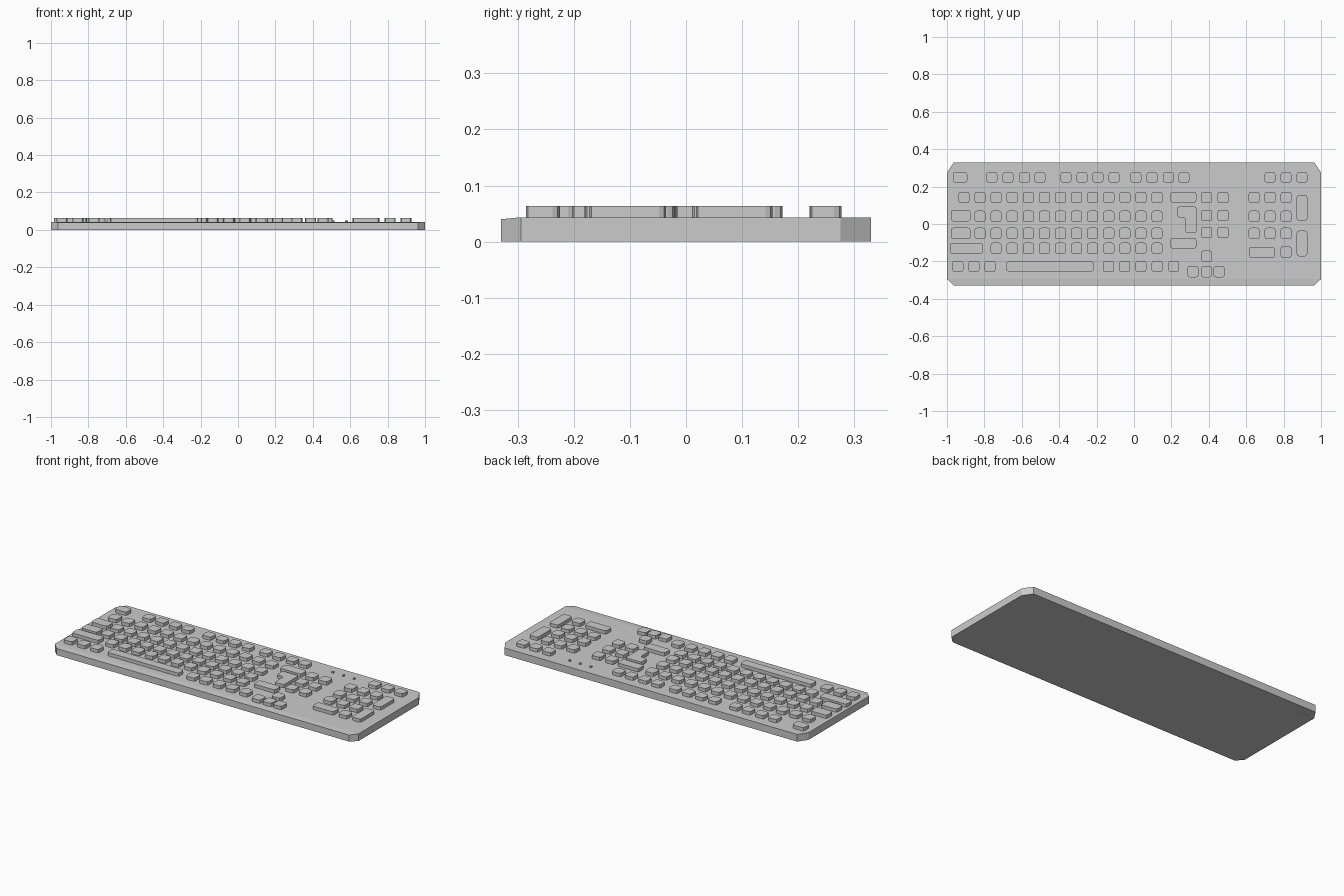
import bpy, bmesh, math

if "Cube" in bpy.data.objects:
    bpy.data.objects.remove(bpy.data.objects["Cube"])

grey = bpy.data.materials.new("plain grey")
grey.diffuse_color = (0.6, 0.6, 0.6, 1)
grey.use_nodes = True
grey.node_tree.nodes["Principled BSDF"].inputs["Base Color"].default_value = grey.diffuse_color

BASE_TOP, KEY_TOP = 0.0435, 0.0635


def finish(bm, name):
    bmesh.ops.recalc_face_normals(bm, faces=bm.faces)
    mesh = bpy.data.meshes.new(name)
    bm.to_mesh(mesh)
    bm.free()
    mesh.materials.append(grey)
    obj = bpy.data.objects.new(name, mesh)
    bpy.context.collection.objects.link(obj)
    return obj


def prism(name, pts, z0, z1, r=0.0):
    """Upright prism over an outline, vertical edges rounded by r."""
    bm = bmesh.new()
    face = bm.faces.new([bm.verts.new((x, y, z0)) for x, y in pts])
    new = bmesh.ops.extrude_face_region(bm, geom=[face])["geom"]
    bmesh.ops.translate(bm, vec=(0, 0, z1 - z0),
                        verts=[v for v in new if isinstance(v, bmesh.types.BMVert)])
    if r:
        upright = [e for e in bm.edges
                   if abs(e.verts[0].co.z - e.verts[1].co.z) > 1e-4]
        bmesh.ops.bevel(bm, geom=upright, offset=r, segments=2,
                        profile=0.5, affect='EDGES')
    return finish(bm, name)


def key(name, x, y, w=0.059, h=0.06):
    a, b = w / 2, h / 2
    return prism(name, [(x - a, y - b), (x + a, y - b), (x + a, y + b), (x - a, y + b)],
                 BASE_TOP - 0.006, KEY_TOP, 0.013)


# case with cut corners; the front lip drops slightly
half = [(0.963, -0.33), (1.0, -0.294), (1.0, 0.275), (0.963, 0.33)]
outline = half + [(-x, y) for x, y in reversed(half)]
bm = bmesh.new()
low = [bm.verts.new((x, y, 0.0005)) for x, y in outline]
top = [bm.verts.new((x, y, 0.040 if y < -0.32 else BASE_TOP)) for x, y in outline]
bm.faces.new(low)
bm.faces.new(top[1:7])
bm.faces.new([top[0], top[1], top[6], top[7]])
for i in range(8):
    j = (i + 1) % 8
    bm.faces.new([low[i], low[j], top[j], top[i]])
finish(bm, "case")

# plate under the escape corner
prism("underside_plate", [(-0.968, 0.22), (-0.895, 0.22), (-0.895, 0.277), (-0.968, 0.277)],
      0.0, 0.004)

# function row
ROW_F = 0.249
key("escape_key", -0.93, ROW_F, 0.078, 0.057)
for x in (-0.76, -0.674, -0.586, -0.503, -0.364, -0.278, -0.193, -0.107,
          0.01, 0.096, 0.184, 0.267, 0.727, 0.813, 0.898):
    key("function_key", x, ROW_F, 0.059, 0.056)

# main letter block: row height, first column, all ending in column 12
for y, first in ((0.142, 0), (0.041, 1), (-0.05, 1), (-0.13, 2)):
    for c in range(first, 13):
        key("letter_key", -0.909 + 0.086 * c, y)

# wide keys around the letter block
key("tab_key", -0.926, 0.045, 0.105, 0.062)
key("caps_key", -0.926, -0.05, 0.105, 0.06)
key("left_shift_key", -0.896, -0.13, 0.176, 0.058)
key("right_shift_key", 0.264, -0.103, 0.14, 0.057)
key("backspace_key", 0.264, 0.143, 0.14, 0.057)
prism("enter_key", [(0.23, 0.093), (0.335, 0.093), (0.335, -0.048), (0.275, -0.048),
                    (0.275, 0.036), (0.23, 0.036)], BASE_TOP - 0.006, KEY_TOP, 0.012)

# bottom row
for x in (-0.942, -0.856, -0.77, -0.136, -0.05, 0.037, 0.124, 0.212):
    key("modifier_key", x, -0.227)
key("space_bar", -0.449, -0.227, 0.47, 0.053)

# navigation and arrow keys
for x in (0.388, 0.476):
    for y in (0.142, 0.045, -0.045):
        key("navigation_key", x, y)
for x, y in ((0.388, -0.173), (0.315, -0.255), (0.388, -0.255), (0.455, -0.255)):
    key("arrow_key", x, y)

# number pad
for x in (0.642, 0.727, 0.813):
    for y in (0.142, 0.041, -0.05):
        key("number_key", x, y)
key("zero_key", 0.684, -0.152, 0.14, 0.057)
key("decimal_key", 0.813, -0.15)
key("plus_key", 0.898, 0.086, 0.057, 0.137)
key("pad_enter_key", 0.898, -0.104, 0.057, 0.137)

# indicator lights
for x in (0.44, 0.51, 0.58):
    ring = [(x + 0.007 * math.cos(t * math.pi / 4), 0.265 + 0.007 * math.sin(t * math.pi / 4))
            for t in range(8)]
    prism("indicator_light", ring, BASE_TOP - 0.004, 0.051)
